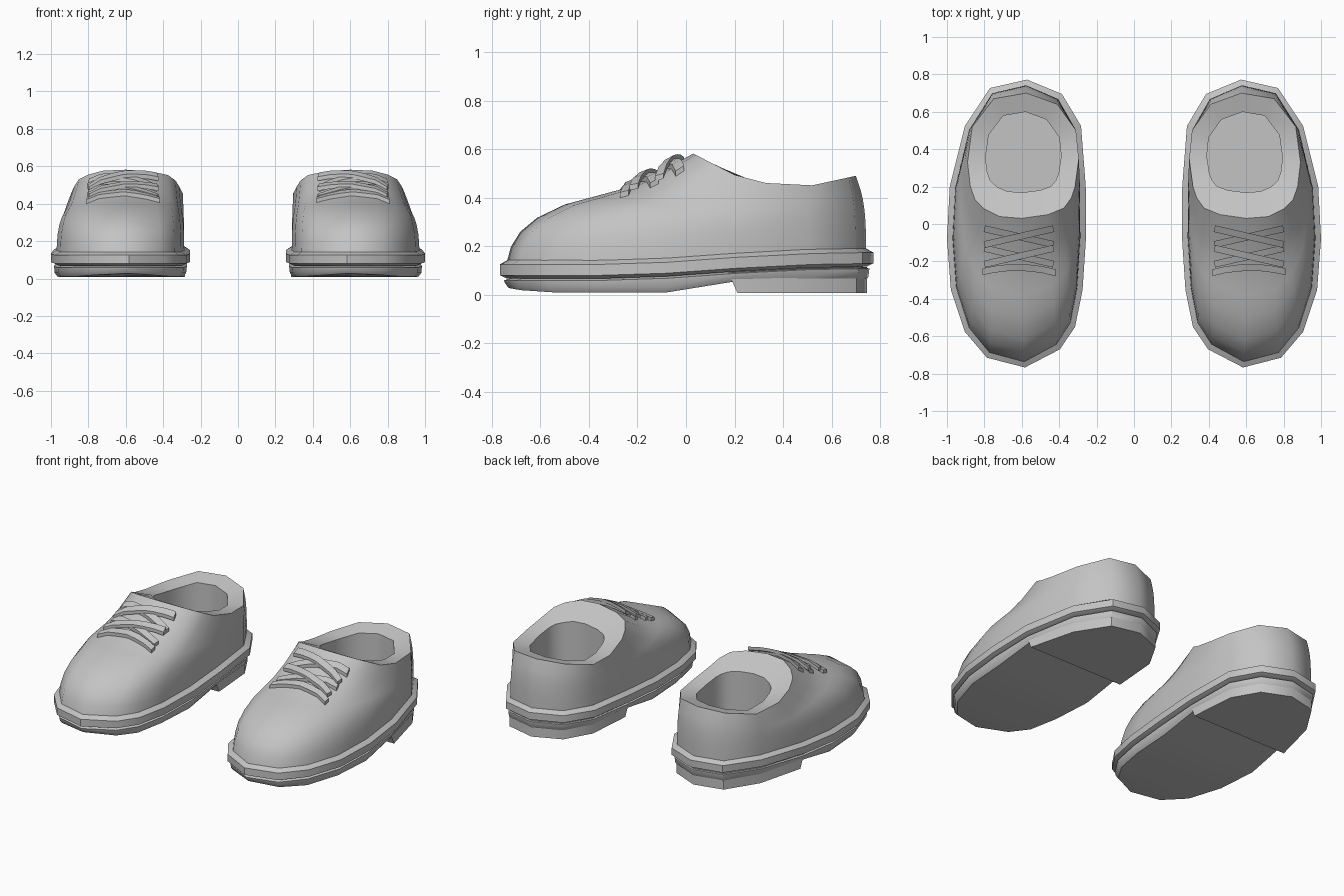
import bpy, math
from mathutils import Vector
from mathutils.bvhtree import BVHTree

if "Cube" in bpy.data.objects:
    bpy.data.objects.remove(bpy.data.objects["Cube"])

grey = bpy.data.materials.new("grey")
grey.diffuse_color = (0.55, 0.55, 0.55, 1)
grey.use_nodes = True
grey.node_tree.nodes["Principled BSDF"].inputs["Base Color"].default_value = grey.diffuse_color

# Plan of one shoe, from the toe round the outer side, heel and inner side
OUTLINE = [(.583, -.767), (.786, -.715), (.904, -.577), (.979, -.353), (1, -.08), (.985, .2),
           (.904, .524), (.77, .727), (.572, .772), (.385, .695), (.283, .524), (.258, .2),
           (.257, -.08), (.275, -.353), (.315, -.55), (.396, -.67)]
COLLAR = [(.60, .03), (.72, .04), (.80, .08), (.85, .13), (.875, .2), (.89, .33),
          (.865, .52), (.75, .67), (.575, .70), (.41, .64), (.31, .5), (.295, .35),
          (.315, .2), (.335, .14), (.375, .085), (.46, .05)]
N = len(OUTLINE)


def interp(table, t):
    """Piecewise linear lookup."""
    if t <= table[0][0]:
        return table[0][1]
    for (a, va), (b, vb) in zip(table, table[1:]):
        if t <= b:
            return va + (vb - va) * (t - a) / (b - a)
    return table[-1][1]


def welt_z(y):
    return interp([(-.2, .125), (.4, .168), (.77, .174)], y)


def collar_z(y):
    return interp([(.02, .587), (.2, .494), (.37, .45), (.47, .44), (.576, .463), (.7, .49)], y)


def sole_z(y):
    return interp([(-.76, .035), (-.7, .02), (-.55, .01), (0, .01), (.2, .055)], y)


def inset(d):
    """Outline moved inwards by d."""
    return [(.63 + (x - .63) * (1 - d / .37), y * (1 - d / .77)) for x, y in OUTLINE]


def ring(plan, zfun):
    return [(x, y, zfun(y)) for x, y in plan]


def make(name, verts, faces, angle=45):
    """Make one part, shade it and mirror it to the other shoe."""
    me = bpy.data.meshes.new(name)
    me.from_pydata(verts, [], faces)
    me.materials.append(grey)
    ob = bpy.data.objects.new(name, me)
    bpy.context.collection.objects.link(ob)
    bpy.ops.object.select_all(action='DESELECT')
    ob.select_set(True)
    bpy.context.view_layer.objects.active = ob
    bpy.ops.object.shade_smooth_by_angle(angle=math.radians(angle))
    mod = ob.modifiers.new("other_shoe", 'MIRROR')
    mod.use_mirror_merge = False
    return ob


def loft(rings):
    """Join rings, listed from bottom to top, with quads."""
    n = len(rings[0])
    verts = [p for r in rings for p in r]
    faces = [(k * n + i, k * n + (i + 1) % n, (k + 1) * n + (i + 1) % n, (k + 1) * n + i)
             for k in range(len(rings) - 1) for i in range(n)]
    return verts, faces


# Upper: rises from the welt to the collar along a rounded toe profile
PROFILE = [(0, 0), (.02, .13), (.07, .27), (.16, .40), (.31, .525), (.46, .595),
           (.61, .665), (.77, .78), (1, 1)]
base = ring(inset(.03), lambda y: welt_z(y) + .015)
top = ring(COLLAR, collar_z)
rings = []
for u, v in PROFILE:
    r = []
    for b, c in zip(base, top):
        back = max(0, min(1, (b[1] + .1) / .6))
        h = u * (1 - back) + v ** 3 * back          # straighter walls at the heel
        r.append((b[0] + (c[0] - b[0]) * h, b[1] + (c[1] - b[1]) * h,
                  b[2] + (c[2] - b[2]) * v))
    rings.append(r)
verts, faces = loft(rings)
make("upper", verts, faces, 50)
tree = BVHTree.FromPolygons([Vector(p) for p in verts], faces)

# Collar rim, inner lining and insole
hole = [(.59 + (x - .59) * .68, .385 + (y - .385) * (.61 if y < .385 else .68)) for x, y in COLLAR]
verts, faces = loft([top, ring(hole, lambda y: collar_z(y) - .005)])
make("collar_rim", verts, faces)
verts, faces = loft([ring(hole, lambda y: collar_z(y) - .005), ring(hole, lambda y: .18)])
faces.append(tuple(range(N, 2 * N)))
make("lining", verts, faces)

# Welt: a band standing proud round the foot of the upper
verts, faces = loft([ring(inset(d), lambda y, dz=dz: welt_z(y) + dz)
                     for d, dz in [(.04, -.058), (.028, -.058), (0, -.045), (0, 0), (.035, .02)]])
make("welt", verts, faces, 40)

# Outsole: its underside is bridged across, following the arch
verts, faces = loft([ring(inset(.035), sole_z),
                     ring(inset(.02), lambda y: max(sole_z(y) + .018, .03)),
                     ring(inset(.016), lambda y: welt_z(y) - .066),
                     ring(inset(.05), lambda y: welt_z(y) - .056)])
half = N // 2
faces += [(0, N - 1, 1), (half, half - 1, half + 1)]
faces += [(i, N - i, N - i - 1, i + 1) for i in range(1, half - 1)]
make("outsole", verts, faces, 40)

# Heel block with a slanted front
plan = inset(.025)[5:12]
low = [(x, y + (.018 if y < .25 else 0), .008) for x, y in plan]
high = [(x, y - (.02 if y < .25 else 0), welt_z(y) - .06) for x, y in plan]
verts, faces = loft([low, high])
faces += [tuple(range(6, -1, -1)), tuple(range(7, 14))]
make("heel", verts, faces, 40)


# Laces: flat ribbons draped over the vamp
def lace(name, a, b, lift, bow=0, width=.036, thick=.022):
    a, b = Vector(a), Vector(b)
    side = Vector((-(b - a).y, (b - a).x)).normalized() * width / 2
    verts, steps = [], 6
    for k in range(steps + 1):
        t = k / steps
        p = a.lerp(b, t) + Vector((0, bow * 4 * t * (1 - t)))
        for s, dz in [(-1, 0), (1, 0), (1, thick), (-1, thick)]:
            q = p + side * s
            hit = tree.ray_cast(Vector((q.x, min(q.y, .02), 2)), Vector((0, 0, -1)))[0]
            z = hit.z if hit else collar_z(q.y)
            verts.append((q.x, q.y, z + lift + dz))
    faces = [(k * 4 + i, k * 4 + (i + 1) % 4, k * 4 + 4 + (i + 1) % 4, k * 4 + 4 + i)
             for k in range(steps) for i in range(4)]
    faces += [(3, 2, 1, 0), tuple(range(steps * 4, steps * 4 + 4))]
    make(name, verts, faces, 30)


lace("lace_bar", (.42, -.26), (.81, -.255), .002, .025)
for n, y in enumerate((-.215, -.11)):
    lace(f"lace_cross_a_{n}", (.43, y), (.80, y + .085), .002)
    lace(f"lace_cross_b_{n}", (.43, y + .085), (.80, y), .018)
